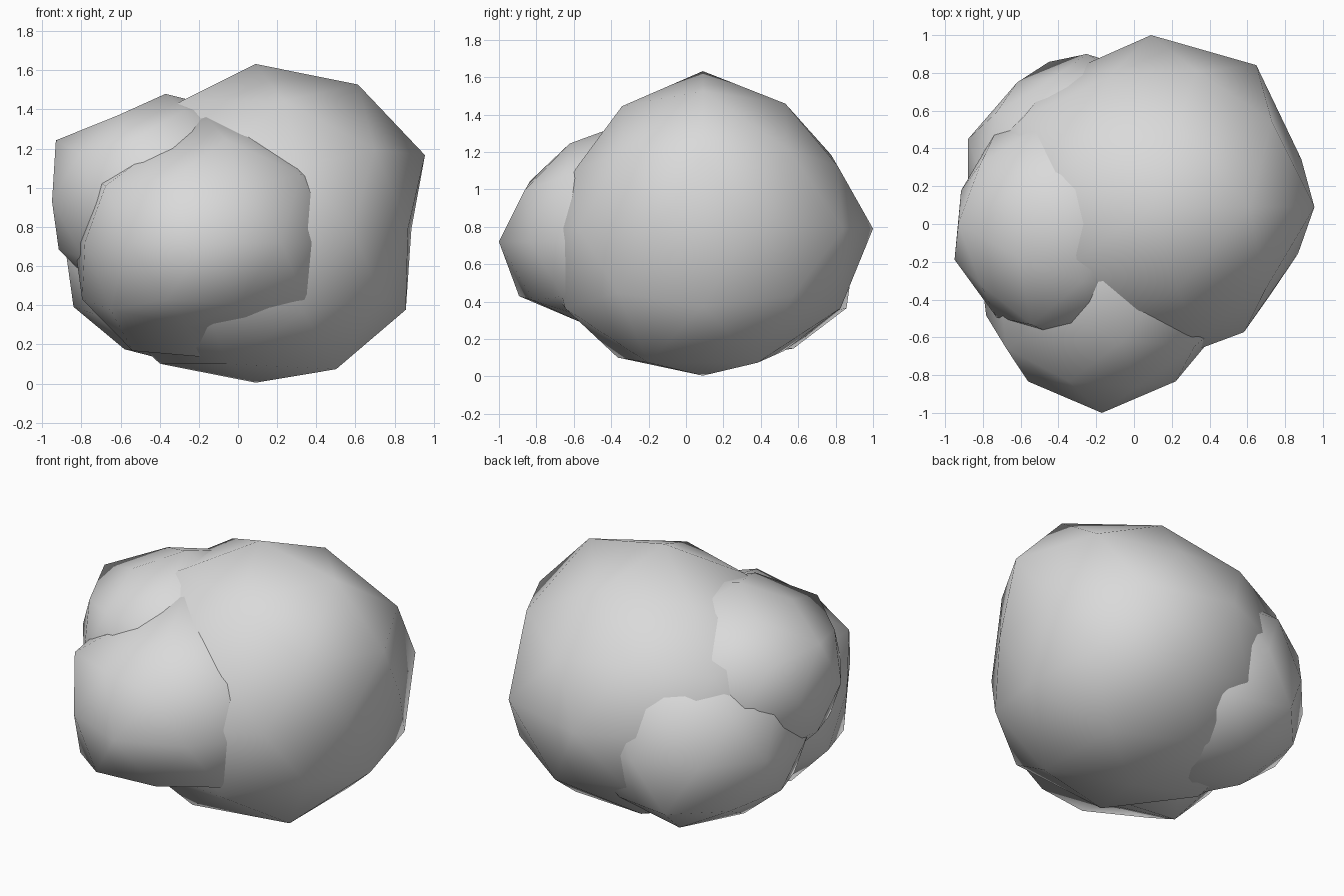
import bpy
from mathutils import Vector

cube = bpy.data.objects.get("Cube")
if cube:
    bpy.data.objects.remove(cube, do_unlink=True)

# One plain grey for the whole cluster
grey = bpy.data.materials.new("light_grey")
grey.use_nodes = True
grey.diffuse_color = (0.7, 0.7, 0.7, 1)
grey.node_tree.nodes["Principled BSDF"].inputs["Base Color"].default_value = grey.diffuse_color

right, back, up = Vector((1, 0, 0)), Vector((0, 1, 0)), Vector((0, 0, 1))
WAYS = {"right": right, "left": -right, "back": back, "front": -back, "up": up, "down": -up}


def heading(words):
    """Direction from words; a repeated word weighs more."""
    return sum((WAYS[word] for word in words.split()), Vector()).normalized()


def lump(name, centre, size, nudges):
    """Low-poly smooth ball; each nudge scales the corners nearest its headings."""
    bpy.ops.mesh.primitive_ico_sphere_add(subdivisions=2, radius=1, location=centre)
    obj = bpy.context.object
    obj.name = name
    verts = obj.data.vertices
    unit = [v.co.normalized() for v in verts]
    for factor, headings in nudges.items():
        for words in headings:
            aim = heading(words)
            nearest = max(range(len(unit)), key=lambda i: unit[i].dot(aim))
            verts[nearest].co = unit[nearest] * factor
    for v in verts:
        v.co = [c * s for c, s in zip(v.co, size)]
    obj.data.materials.append(grey)
    bpy.ops.object.shade_smooth()


# Large central body, slightly uneven
lump("main_lump", (0.09, 0.09, 0.79), (0.93, 0.91, 0.81), {
    1.07: ["up up right"],
    1.04: ["up", "right right up", "down down right back", "down down right front"],
    1.02: ["right back"],
    0.97: ["down", "up up back", "right right down"],
    0.95: ["up up front", "up up left back", "up up left front", "down down back",
           "right right front down", "right front up", "back back down left"],
    0.93: ["back back up right", "back back up left", "left back", "front"],
    0.9: ["right right back", "right front"],
    0.88: ["right right front", "front front up right"],
    0.85: ["front front up left"],
})

# Smaller lumps on the front, side and back
lump("front_lump", (-0.17, -0.28, 0.72), (0.7, 0.72, 0.65), {
    1.02: ["right front up"],
    0.95: ["left front", "right front", "front front up right", "front front up left",
           "up up front"],
    0.92: ["left left front", "left left up", "front front down right"],
    0.9: ["down"],
    0.86: ["up up left front"],
    0.78: ["down down front", "down down right front"],
})
lump("upper_side_lump", (-0.37, 0, 0.93), (0.61, 0.61, 0.55), {
    1.08: ["left left up", "front front up left"],
    0.94: ["left left back", "up up left back", "up up left front"],
})
lump("back_lump", (-0.25, 0.25, 0.66), (0.66, 0.65, 0.6), {
    1.1: ["back back down left"],
    0.95: ["down", "down down left", "left back"],
})
